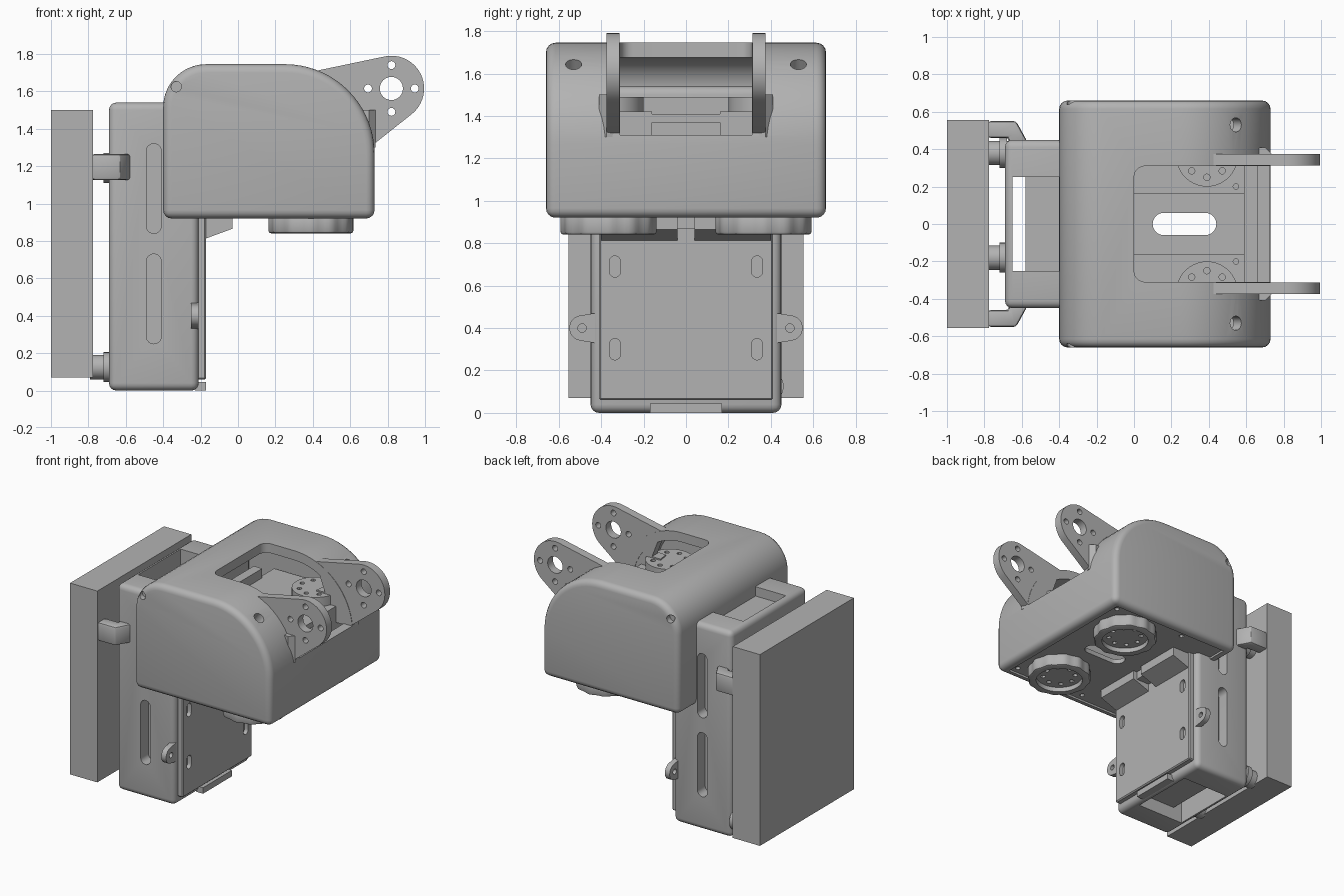
import bpy, bmesh, math
from mathutils import Vector, Matrix

cube = bpy.data.objects.get("Cube")
if cube:
    bpy.data.objects.remove(cube, do_unlink=True)

grey = bpy.data.materials.new("plain grey")
grey.use_nodes = True
grey.diffuse_color = (0.45, 0.45, 0.45, 1)
grey.node_tree.nodes["Principled BSDF"].inputs["Base Color"].default_value = grey.diffuse_color


def make(name, bm):
    bmesh.ops.recalc_face_normals(bm, faces=bm.faces)
    mesh = bpy.data.meshes.new(name)
    bm.to_mesh(mesh)
    bm.free()
    mesh.materials.append(grey)
    ob = bpy.data.objects.new(name, mesh)
    bpy.context.collection.objects.link(ob)
    return ob


def prism(name, pts, axis, a, b):
    """Extrude a 2D outline along an axis from a to b."""
    place = {"x": lambda u, v: (a, u, v), "y": lambda u, v: (u, a, v), "z": lambda u, v: (u, v, a)}[axis]
    bm = bmesh.new()
    face = bm.faces.new([bm.verts.new(place(*p)) for p in pts])
    out = bmesh.ops.extrude_face_region(bm, geom=[face])["geom"]
    shift = Vector([(b - a) * (axis == k) for k in "xyz"])
    bmesh.ops.translate(bm, vec=shift, verts=[g for g in out if isinstance(g, bmesh.types.BMVert)])
    return make(name, bm)


def box(name, x, y, z):
    return prism(name, [(x[0], y[0]), (x[1], y[0]), (x[1], y[1]), (x[0], y[1])], "z", *z)


def cyl(name, p, q, r, seg=32):
    p, q = Vector(p), Vector(q)
    d = q - p
    bm = bmesh.new()
    m = Matrix.Translation((p + q) / 2) @ d.to_track_quat("Z", "Y").to_matrix().to_4x4()
    bmesh.ops.create_cone(bm, cap_ends=True, segments=seg, radius1=r, radius2=r, depth=d.length, matrix=m)
    return make(name, bm)


def arc(cx, cy, r, start, end, n=12):
    angles = [math.radians(start + (end - start) * i / n) for i in range(n + 1)]
    return [(cx + r * math.cos(t), cy + r * math.sin(t)) for t in angles]


def slot(u0, u1, v0, v1):
    """Rounded slot outline, long in either direction."""
    if u1 - u0 > v1 - v0:
        r, c = (v1 - v0) / 2, (v0 + v1) / 2
        return arc(u0 + r, c, r, 90, 270) + arc(u1 - r, c, r, -90, 90)
    r, c = (u1 - u0) / 2, (u0 + u1) / 2
    return arc(c, v1 - r, r, 0, 180) + arc(c, v0 + r, r, 180, 360)


def bake(ob):
    graph = bpy.context.evaluated_depsgraph_get()
    mesh = bpy.data.meshes.new_from_object(ob.evaluated_get(graph))
    ob.modifiers.clear()
    ob.data = mesh
    return ob


def bevel(ob, width, segments=4):
    mod = ob.modifiers.new("bevel", "BEVEL")
    mod.width, mod.segments, mod.limit_method = width, segments, "ANGLE"
    mod.angle_limit = math.radians(35)
    return bake(ob)


def cut(ob, cutters):
    for c in cutters:
        c.hide_render = True
        mod = ob.modifiers.new("cut", "BOOLEAN")
        mod.operation, mod.solver, mod.object = "DIFFERENCE", "EXACT", c
    bake(ob)
    for c in cutters:
        bpy.data.objects.remove(c, do_unlink=True)
    return ob


def ring_of_holes(x, y, z0, z1, dist, r, n):
    return [cyl("cutter", (px, py, z0), (px, py, z1), r, 12) for px, py in arc(x, y, dist, 0, 360 - 360 / n, n - 1)]


def head_outline(t, bottom):
    return ([(-0.4 + t, bottom), (0.73 - t, bottom)] + arc(0.25, 1.265, 0.48 - t, 0, 90, 18)
            + arc(-0.17, 1.515, 0.23 - t, 90, 180, 10))


SIDES = (-1, 1)

# Head shell: rounded housing, hollow, with a bay cut through the top and front
head = bevel(prism("head_shell", head_outline(0, 0.92), "y", -0.66, 0.66), 0.045)
bay = arc(0.06, 0.25, 0.06, 90, 180, 6) + arc(0.06, -0.25, 0.06, 180, 270, 6) + [(1.2, -0.31), (1.2, 0.31)]
cutters = [prism("cutter", head_outline(0.07, 0.85), "y", -0.6, 0.6), prism("cutter", bay, "z", 1.31, 2)]
for s in SIDES:
    cutters.append(cyl("cutter", (0.46, s * 0.53, 1.53), (0.64, s * 0.53, 1.77), 0.038, 20))
    cutters.append(cyl("cutter", (-0.33, s * 0.62, 1.625), (-0.33, s * 0.7, 1.625), 0.028, 20))
cut(head, cutters)

# Floor plate of the head
floor = box("head_floor", (-0.35, 0.68), (-0.61, 0.61), (0.935, 0.97))
holes = [prism("cutter", slot(0.1, 0.44, -0.06, 0.06), "z", 0.8, 1.1)]
holes += [cyl("cutter", (x, s * 0.55, 0.9), (x, s * 0.55, 1), 0.018, 12) for x in (0.02, 0.62) for s in SIDES]
cut(floor, holes)

# Deck between the two head motors
deck = box("head_deck", (-0.1, 0.59), (-0.165, 0.165), (1.37, 1.41))
cut(deck, [prism("cutter", slot(0.1, 0.44, -0.06, 0.06), "z", 1.3, 1.5)])
box("deck_rear_wall", (-0.15, -0.08), (-0.4, 0.4), (0.97, 1.49))

for s in SIDES:
    side = "left" if s < 0 else "right"
    # Motor with a drilled horn on top
    ys = sorted((s * 0.16, s * 0.57))
    motor = box(f"{side}_head_motor", (-0.1, 0.59), ys, (0.97, 1.42))
    cut(motor, [cyl("cutter", (0.545, s * 0.2, 1.3), (0.545, s * 0.2, 1.5), 0.015, 12)])
    horn = cyl(f"{side}_motor_horn", (0.39, s * 0.365, 1.41), (0.39, s * 0.365, 1.49), 0.165, 40)
    cut(horn, ring_of_holes(0.39, s * 0.365, 1.45, 1.55, 0.115, 0.017, 8))

    # Scalloped wheel and drilled hub below the head
    rim = [(0.39 + r * math.cos(t), s * 0.365 + r * math.sin(t))
           for t, r in ((math.tau * i / 72, 0.222 + 0.005 * math.cos(math.pi * i / 3)) for i in range(72))]
    wheel = bevel(prism(f"{side}_wheel", rim, "z", 0.84, 0.935), 0.015, 2)
    cut(wheel, [cyl("cutter", (0.39, s * 0.365, 0.8), (0.39, s * 0.365, 1), 0.165, 40)])
    hub = cyl(f"{side}_wheel_hub", (0.39, s * 0.365, 0.875), (0.39, s * 0.365, 0.95), 0.166, 40)
    cut(hub, ring_of_holes(0.39, s * 0.365, 0.85, 0.9, 0.115, 0.017, 8))

    # Mounting arm with one large and four small holes
    outline = [(0.42, 1.71)] + arc(0.82, 1.615, 0.175, 102, -52, 24) + [(0.73, 1.32), (0.68, 1.3), (0.5, 1.5)]
    arm = prism(f"{side}_arm", outline, "y", s * 0.313, s * 0.375)
    spots = [(0.82, 1.615, 0.062)] + [(x, z, 0.021) for x, z in arc(0.82, 1.615, 0.125, 0, 270, 3)]
    cut(arm, [cyl("cutter", (x, s * 0.2, z), (x, s * 0.5, z), r, 24) for x, z, r in spots])
    # Flared root joining the arm to the shell
    prism(f"{side}_arm_root", [(0.43, s * 0.313), (0.72, s * 0.313), (0.735, s * 0.375), (0.7, s * 0.41),
                               (0.44, s * 0.39)], "z", 1.3, 1.5)

# Column: rounded frame with a vertical shaft and slotted sides
column = bevel(box("column_frame", (-0.69, -0.21), (-0.45, 0.45), (0, 1.54)), 0.04)
cutters = [box("cutter", (-0.65, -0.26), (-0.25, 0.25), (-0.1, 1.7))]
for s in SIDES:
    for low, high in ((0.84, 1.32), (0.25, 0.73)):
        cutters.append(prism("cutter", slot(-0.49, -0.41, low, high), "y", s * 0.36, s * 0.5))
cut(column, cutters)
box("column_motor", (-0.58, -0.24), (-0.26, 0.26), (0.1, 1.47))

# Front cover, its lower lip and the sloping shelf under the head
cover = bevel(box("front_cover", (-0.23, -0.17), (-0.41, 0.41), (0.06, 0.95)), 0.008, 1)
cut(cover, [prism("cutter", slot(s * 0.335 - 0.026, s * 0.335 + 0.026, z, z + 0.1), "x", -0.2, -0.1)
            for s in SIDES for z in (0.25, 0.64)])
box("cover_lip", (-0.23, -0.17), (-0.17, 0.17), (0, 0.045))
shelf = [(-0.18, 0.81), (-0.03, 0.865), (-0.03, 0.93), (-0.18, 0.93)]
for s in SIDES:
    prism("cover_shelf", shelf, "y", s * 0.04, s * 0.4)
box("shelf_web", (-0.18, -0.06), (-0.04, 0.04), (0.87, 0.93))

# Side ears with screw holes
for s in SIDES:
    ear = [(s * u, z) for u, z in [(0.43, 0.33)] + arc(0.49, 0.4, 0.06, -80, 80) + [(0.43, 0.47)]]
    cut(prism("side_ear", ear, "x", -0.25, -0.21),
        [cyl("cutter", (-0.3, s * 0.49, 0.4), (-0.1, s * 0.49, 0.4), 0.02, 16)])

# Back plate and the pieces that hold it to the column
box("back_plate", (-1, -0.775), (-0.555, 0.555), (0.07, 1.5))
for s in SIDES:
    bracket = [(-0.78, s * 0.55), (-0.63, s * 0.55), (-0.57, s * 0.44), (-0.67, s * 0.42), (-0.67, s * 0.46),
               (-0.78, s * 0.46)]
    bevel(prism("upper_bracket", bracket, "z", 1.125, 1.265), 0.015, 2)
for y in (0.38, -0.18):
    for z in (0.125, 1.19):
        cyl("plate_standoff", (-0.79, y, z), (-0.67, y, z), 0.065)
        cyl("standoff_flange", (-0.72, y, z), (-0.68, y, z), 0.08)

# Smooth shading with sharp edges kept
bpy.ops.object.select_all(action="DESELECT")
for ob in bpy.context.collection.objects:
    if ob.type == "MESH":
        ob.select_set(True)
        bpy.context.view_layer.objects.active = ob
bpy.ops.object.shade_smooth_by_angle(angle=math.radians(30))
